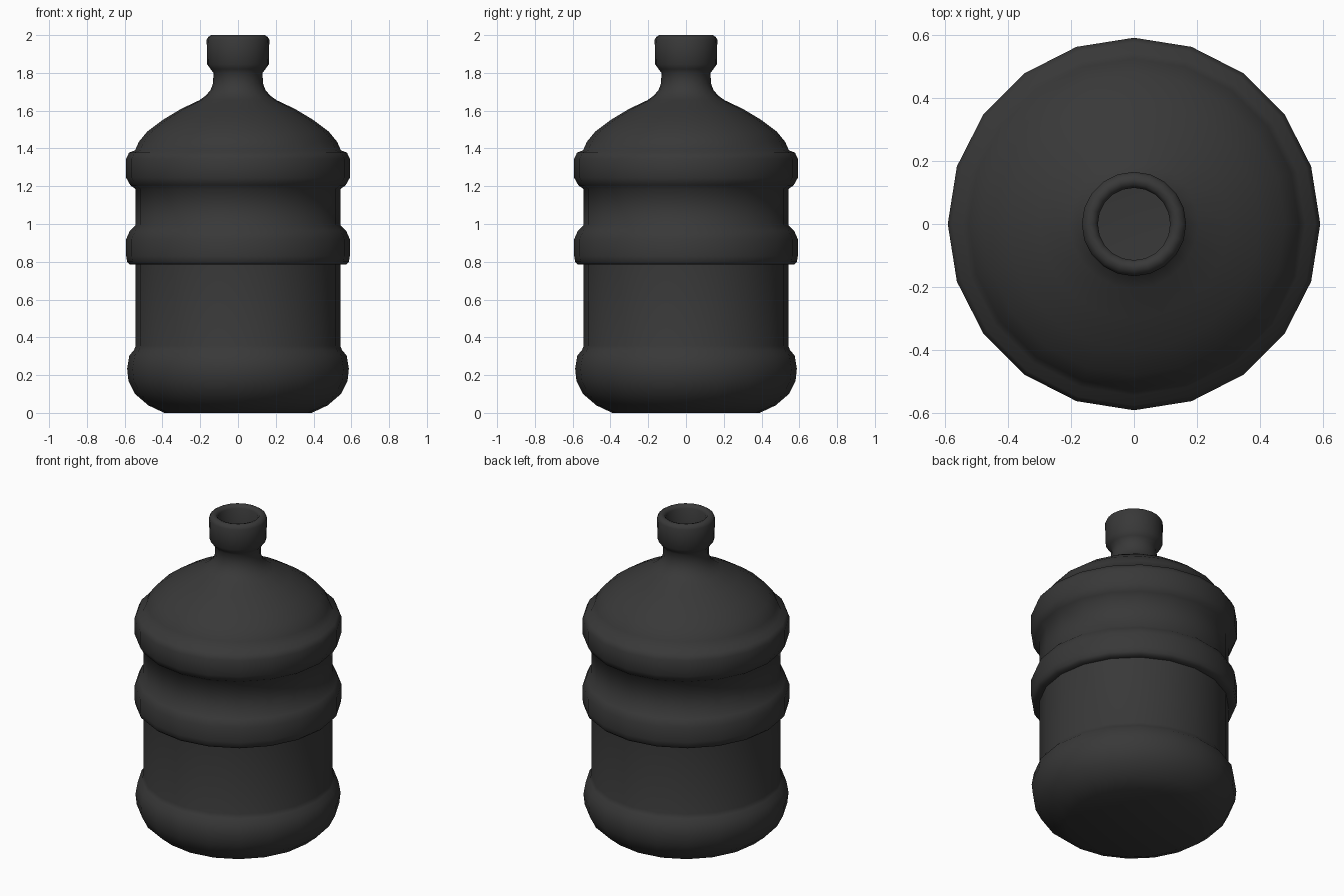
import bpy, bmesh, math

SIDES = 20

# Outer profile (radius, height) from the base up to the lip
outer = [
    (0.39, 0.0), (0.475, 0.04), (0.545, 0.10), (0.58, 0.17), (0.587, 0.235),
    (0.575, 0.305), (0.552, 0.33), (0.542, 0.355),            # base bulge
    (0.542, 0.785), (0.572, 0.785), (0.587, 0.80), (0.592, 0.83),
    (0.592, 0.92), (0.572, 0.965), (0.542, 0.995),            # lower band
    (0.542, 1.185), (0.57, 1.205), (0.592, 1.245),
    (0.592, 1.345), (0.577, 1.378), (0.545, 1.39),            # upper band
    (0.525, 1.435), (0.48, 1.49), (0.40, 1.55), (0.30, 1.61), # shoulder
    (0.205, 1.655), (0.17, 1.68), (0.145, 1.71), (0.132, 1.745),
    (0.13, 1.80), (0.145, 1.82), (0.163, 1.845),              # neck
    (0.166, 1.975), (0.158, 1.99), (0.142, 2.0), (0.125, 1.995),  # collar and lip
]
# Inner wall, from the lip down to the floor
inner = [
    (0.115, 1.98), (0.115, 1.74), (0.13, 1.70), (0.19, 1.645), (0.39, 1.535),
    (0.51, 1.43), (0.527, 1.38), (0.527, 0.30), (0.527, 0.12),
    (0.46, 0.06), (0.38, 0.02),
]


def lathe(name, profile):
    bm = bmesh.new()
    rings = []
    for r, z in profile:
        rings.append([bm.verts.new((r * math.cos(math.tau * i / SIDES),
                                    r * math.sin(math.tau * i / SIDES), z))
                      for i in range(SIDES)])
    for a, b in zip(rings, rings[1:]):
        for i in range(SIDES):
            j = (i + 1) % SIDES
            bm.faces.new((a[i], a[j], b[j], b[i]))
    bm.faces.new(rings[0][::-1])   # underside
    bm.faces.new(rings[-1])        # inside floor
    mesh = bpy.data.meshes.new(name)
    bm.to_mesh(mesh)
    bm.free()
    obj = bpy.data.objects.new(name, mesh)
    bpy.context.collection.objects.link(obj)
    return obj


bottle = lathe("water_bottle", outer + inner)

# Dark plastic
mat = bpy.data.materials.new("dark_plastic")
mat.diffuse_color = (0.04, 0.04, 0.04, 1)
bottle.data.materials.append(mat)

bpy.context.view_layer.objects.active = bottle
bottle.select_set(True)
bpy.ops.object.shade_smooth_by_angle(angle=math.radians(65))
